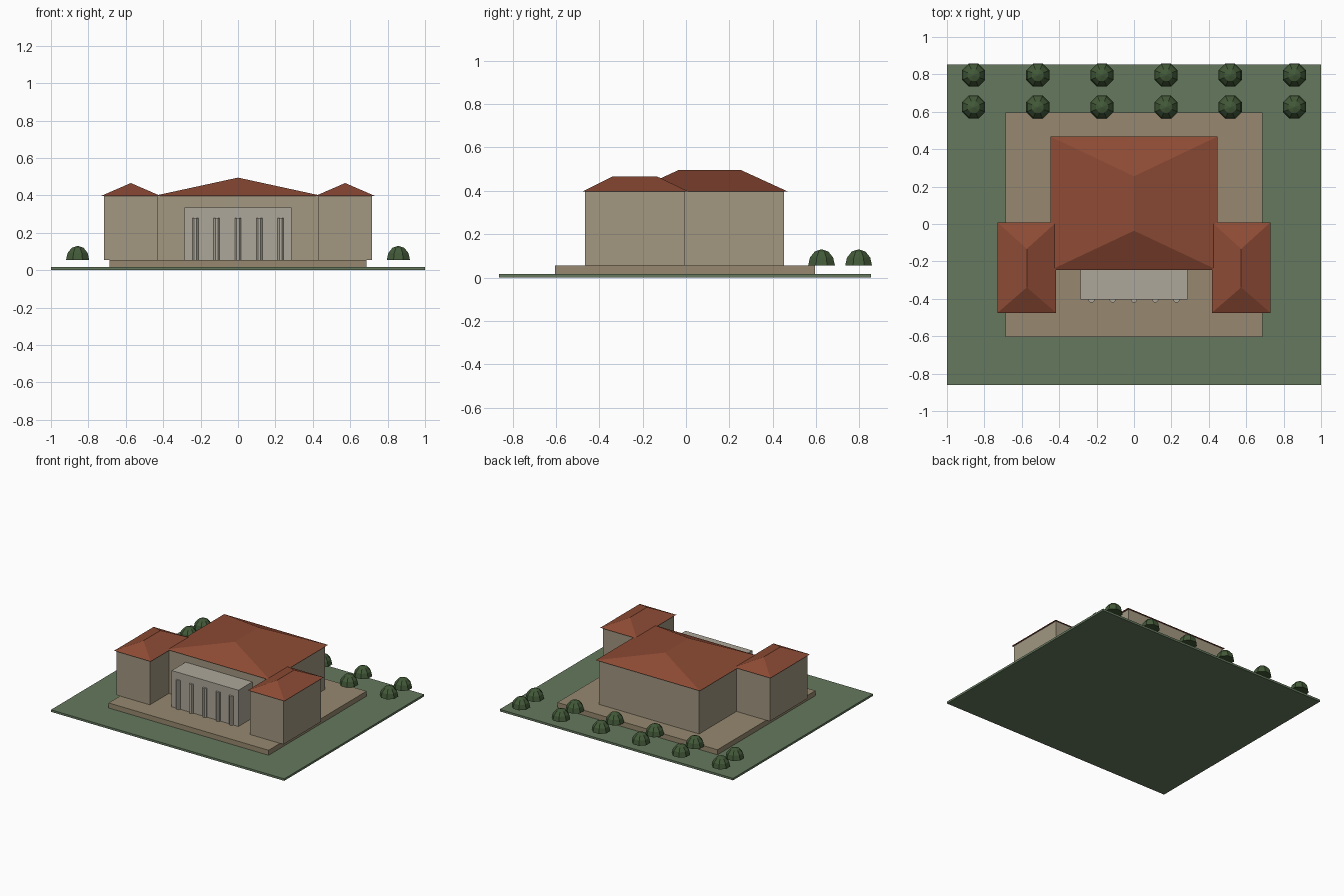
import bpy, bmesh
from math import cos, sin, pi

if "Cube" in bpy.data.objects:
    bpy.data.objects.remove(bpy.data.objects["Cube"])


def material(name, r, g, b):
    m = bpy.data.materials.new(name)
    m.diffuse_color = (r, g, b, 1)
    m.use_nodes = True
    m.node_tree.nodes["Principled BSDF"].inputs["Base Color"].default_value = m.diffuse_color
    return m


GRASS = material("grass", 0.13, 0.19, 0.11)
PAVING = material("paving", 0.31, 0.25, 0.16)
STONE = material("stone", 0.36, 0.31, 0.22)
PALE = material("pale_stone", 0.42, 0.39, 0.32)
TILE = material("roof_tile", 0.27, 0.07, 0.035)
LEAF = material("leaf", 0.055, 0.10, 0.04)


def add(name, verts, faces, mat):
    me = bpy.data.meshes.new(name)
    me.from_pydata(verts, [], faces)
    bm = bmesh.new()
    bm.from_mesh(me)
    bmesh.ops.recalc_face_normals(bm, faces=bm.faces)
    bm.to_mesh(me)
    bm.free()
    me.materials.append(mat)
    ob = bpy.data.objects.new(name, me)
    bpy.context.collection.objects.link(ob)
    return ob


def box(name, x0, x1, y0, y1, z0, z1, mat):
    v = [(x, y, z) for z in (z0, z1) for x, y in ((x0, y0), (x1, y0), (x1, y1), (x0, y1))]
    f = [(0, 1, 2, 3), (4, 5, 6, 7)] + [(i, (i + 1) % 4, (i + 1) % 4 + 4, i + 4) for i in range(4)]
    return add(name, v, f, mat)


def hip_roof(name, cx, hw, y0, y1, ry0, ry1, z0, z1):
    v = [(cx - hw, y0, z0), (cx + hw, y0, z0), (cx + hw, y1, z0), (cx - hw, y1, z0),
         (cx, ry0, z1), (cx, ry1, z1)]
    f = [(0, 1, 2, 3), (0, 1, 4), (1, 2, 5, 4), (2, 3, 5), (3, 0, 4, 5)]
    return add(name, v, f, TILE)


def turned(name, cx, cy, rings, mat, sides=8):
    # Stack of regular polygon rings given as (radius, height), capped at both ends
    v = [(cx + r * cos(2 * pi * (i + .5) / sides), cy + r * sin(2 * pi * (i + .5) / sides), z)
         for r, z in rings for i in range(sides)]
    f = [tuple(range(sides)), tuple(range(len(v) - sides, len(v)))]
    for k in range(len(rings) - 1):
        for i in range(sides):
            a, b = k * sides + i, k * sides + (i + 1) % sides
            f.append((a, b, b + sides, a + sides))
    return add(name, v, f, mat)


# Lawn and terrace
box("lawn", -1, 1, -0.862, 0.852, 0, 0.016, GRASS)
box("terrace", -0.686, 0.686, -0.605, 0.595, 0.016, 0.055, PAVING)

# Main hall
box("main_hall", -0.43, 0.43, -0.233, 0.453, 0.055, 0.398, STONE)
hip_roof("main_roof", 0, 0.446, -0.246, 0.467, -0.036, 0.255, 0.398, 0.495)

# Side wings
for side, s in (("left", -1), ("right", 1)):
    cx = 0.573 * s
    box(side + "_wing", cx - 0.143, cx + 0.143, -0.465, -0.004, 0.055, 0.398, STONE)
    hip_roof(side + "_wing_roof", cx, 0.157, -0.475, 0.009, -0.339, -0.133, 0.398, 0.466)

# Entrance block with columns
box("portico", -0.286, 0.286, -0.403, -0.233, 0.055, 0.336, PALE)
for i in range(5):
    turned(f"column_{i + 1}", (i - 2) * 0.114, -0.403, [(0.0175, 0.055), (0.0175, 0.28)], PALE)

# Two rows of trees behind the building
for row, y in enumerate((0.625, 0.796)):
    for i in range(6):
        turned(f"tree_{row + 1}_{i + 1}", (i - 2.5) * 0.343, y,
               [(0.067, 0.055), (0.058, 0.092), (0.034, 0.12), (0.001, 0.13)], LEAF)
